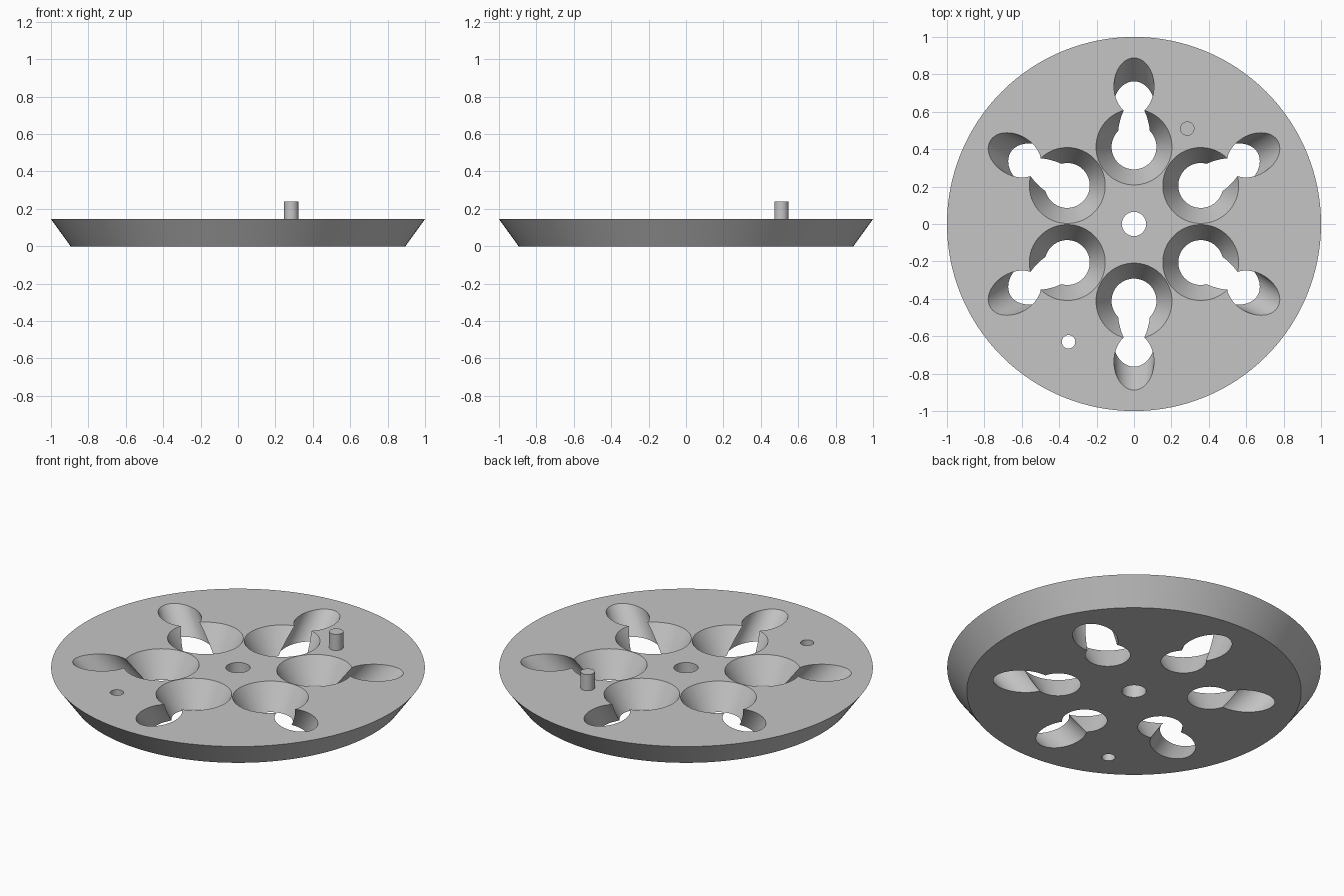
import bpy, bmesh, math
from mathutils import Matrix

old = bpy.data.objects.get("Cube")
if old:
    bpy.data.objects.remove(old, do_unlink=True)

THICK = 0.145   # plate thickness
OVER = 0.02     # how far cutters reach past the plate

grey = bpy.data.materials.new("light grey")
grey.use_nodes = True
colour = (0.56, 0.56, 0.56, 1)
grey.diffuse_color = colour
grey.node_tree.nodes["Principled BSDF"].inputs["Base Color"].default_value = colour


def loft(name, low, high, z0, z1, n=64, turn=0.0):
    """Solid between two ellipses, each given as (cx, cy, rx, ry)."""
    bm = bmesh.new()
    rings = []
    for (cx, cy, rx, ry), z in ((low, z0), (high, z1)):
        rings.append([bm.verts.new((cx + rx * math.cos(math.tau * i / n),
                                    cy + ry * math.sin(math.tau * i / n), z))
                      for i in range(n)])
    bottom, top = rings
    bm.faces.new(bottom[::-1])
    bm.faces.new(top)
    for i in range(n):
        j = (i + 1) % n
        bm.faces.new((bottom[i], bottom[j], top[j], top[i]))
    bm.transform(Matrix.Rotation(turn, 4, 'Z'))
    mesh = bpy.data.meshes.new(name)
    bm.to_mesh(mesh)
    bm.free()
    mesh.materials.append(grey)
    obj = bpy.data.objects.new(name, mesh)
    bpy.context.collection.objects.link(obj)
    return obj


def cutter(name, low, high, turn=0.0):
    """Loft through the plate's two faces, extended past both."""
    k = OVER / THICK
    below = [a + (a - b) * k for a, b in zip(low, high)]
    above = [b + (b - a) * k for a, b in zip(low, high)]
    return loft(name, below, above, -OVER, THICK + OVER, turn=turn)


# Bevelled round plate
plate = loft("plate", (0, 0, 0.895, 0.895), (0, 0, 1, 1), 0, THICK, 128)

# Straight holes: centre and locating hole
cutters = [cutter("centre_hole", (0, 0, 0.065, 0.065), (0, 0, 0.065, 0.065)),
           cutter("locating_hole", (-0.35, -0.63, 0.036, 0.036),
                  (-0.35, -0.63, 0.036, 0.036))]

# Six funnel pockets, each with a slanted finger hole running into it
for i in range(6):
    turn = math.radians(30 + 60 * i)
    cutters.append(cutter("funnel", (0.412, 0, 0.12, 0.12),
                          (0.412, 0, 0.203, 0.203), turn))
    cutters.append(cutter("finger_hole", (0.605, 0, 0.158, 0.116),
                          (0.737, 0, 0.151, 0.107), turn))

for tool in cutters:
    tool.hide_render = True
    cut = plate.modifiers.new(tool.name, 'BOOLEAN')
    cut.operation = 'DIFFERENCE'
    cut.solver = 'EXACT'
    cut.object = tool

# Bake the cuts, then drop the cutters
graph = bpy.context.evaluated_depsgraph_get()
baked = bpy.data.meshes.new_from_object(plate.evaluated_get(graph))
plate.modifiers.clear()
plate.data = baked
for tool in cutters:
    bpy.data.objects.remove(tool, do_unlink=True)

# Locating pin standing on the plate
pin = loft("locating_pin", (0.285, 0.51, 0.038, 0.038),
           (0.285, 0.51, 0.038, 0.038), THICK - 0.02, 0.24, 32)

bpy.ops.object.select_all(action='DESELECT')
for obj in (plate, pin):
    obj.select_set(True)
bpy.context.view_layer.objects.active = plate
bpy.ops.object.shade_smooth_by_angle(angle=math.radians(30))
